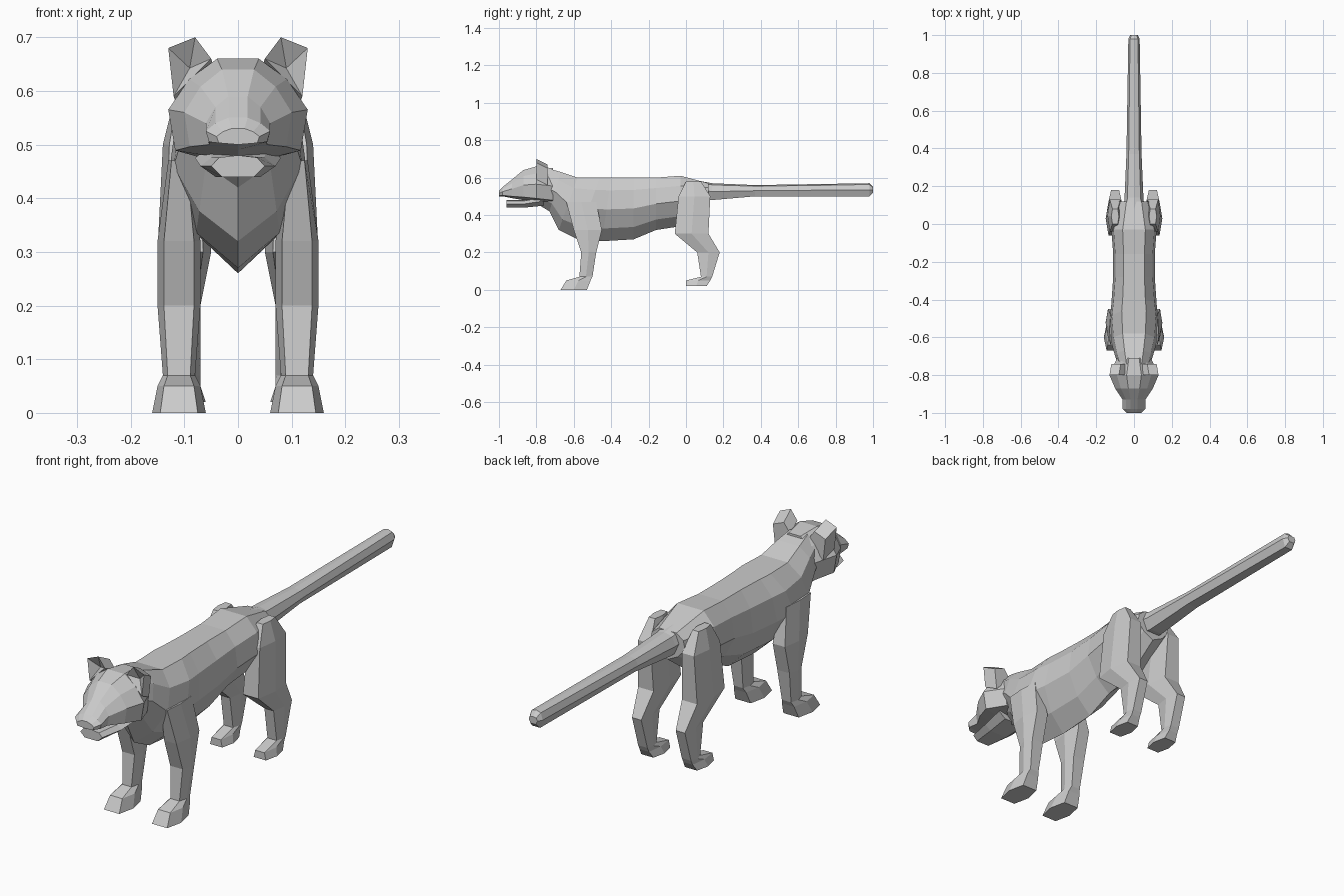
import bpy, bmesh
from mathutils import Vector

default = bpy.data.objects.get("Cube")
if default:
    bpy.data.objects.remove(default)

fur = bpy.data.materials.new("plain grey")
fur.use_nodes = True
grey = (0.6, 0.6, 0.6, 1)
fur.diffuse_color = grey
fur.node_tree.nodes["Principled BSDF"].inputs["Base Color"].default_value = grey


def finish(name, mesh_data):
    """Turn mesh data into a flat-shaded grey object."""
    bmesh.ops.recalc_face_normals(mesh_data, faces=mesh_data.faces[:])
    mesh = bpy.data.meshes.new(name)
    mesh_data.to_mesh(mesh)
    mesh_data.free()
    mesh.materials.append(fur)
    part = bpy.data.objects.new(name, mesh)
    bpy.context.collection.objects.link(part)


def bridge(mesh_data, lower, upper):
    """Join two closed loops with a band of quads."""
    for index in range(len(lower)):
        previous = index - 1
        mesh_data.faces.new((lower[previous], lower[index], upper[index], upper[previous]))


def loft(name, rings):
    """Skin a closed solid over rings with equal point counts."""
    mesh_data = bmesh.new()
    loops = [[mesh_data.verts.new(point) for point in ring] for ring in rings]
    for lower, upper in zip(loops, loops[1:]):
        bridge(mesh_data, lower, upper)
    mesh_data.faces.new(loops[0])
    mesh_data.faces.new(loops[-1])
    finish(name, mesh_data)


def upright_ring(outline, y, top, bottom, half_width, lean=0):
    """Symmetric cross-section; lean moves its underside forward or back."""
    half = [(half_width * across, y + lean * down, top + (bottom - top) * down)
            for across, down in outline]
    return half + [(-x, depth, z) for x, depth, z in reversed(half[1:-1])]


# Half outlines: share of the half width, then share of the way down
barrel = ((0, 0), (0.5, 0), (0.9, 0.2), (1, 0.5), (0.6, 0.8), (0, 1))
skull = ((0, 0), (0.3, 0), (0.7, 0.2), (1, 0.5), (0.9, 0.9), (0, 1))
slim = ((0, 0), (0.7, 0.1), (1, 0.5), (0.6, 1), (0, 1))

# Sections run from front to back: y, top, bottom, half width and optional lean
trunk_parts = {
    "torso": (barrel, (
        (-0.74, 0.65, 0.45, 0.08, -0.04),
        (-0.67, 0.63, 0.42, 0.1, -0.06),
        (-0.58, 0.6, 0.32, 0.12, -0.1),
        (-0.46, 0.6, 0.27, 0.13, -0.12),
        (-0.4, 0.6, 0.26, 0.12, -0.05),
        (-0.28, 0.6, 0.27, 0.11),
        (-0.16, 0.6, 0.32, 0.11),
        (-0.03, 0.61, 0.34, 0.12),
        (0.12, 0.57, 0.45, 0.08),
    )),
    "head": (skull, (
        (-1, 0.53, 0.5, 0.04),
        (-0.98, 0.55, 0.5, 0.06),
        (-0.93, 0.59, 0.49, 0.06),
        (-0.87, 0.64, 0.48, 0.1),
        (-0.8, 0.66, 0.47, 0.13),
        (-0.71, 0.65, 0.46, 0.09),
    )),
    "lower_jaw": (slim, (
        (-0.96, 0.48, 0.44, 0.05),
        (-0.86, 0.48, 0.44, 0.07),
        (-0.76, 0.5, 0.45, 0.08),
    )),
    "tail": (slim, (
        (0.03, 0.59, 0.49, 0.06),
        (0.14, 0.57, 0.48, 0.05),
        (0.37, 0.56, 0.5, 0.04),
        (0.98, 0.57, 0.5, 0.03),
        (1, 0.55, 0.52, 0.02),
    )),
}
for name, (outline, sections) in trunk_parts.items():
    loft(name, [upright_ring(outline, *section) for section in sections])


def leg_ring(centre, z, front, back, half_width):
    """Six-sided level cross-section with bevelled front and back."""
    middle, depth = (front + back) / 2, (back - front) / 2
    corners = ((-1, 0), (-0.7, -1), (0.7, -1), (1, 0), (0.7, 1), (-0.7, 1))
    return [(centre + half_width * across, middle + depth * along, z)
            for across, along in corners]


# Legs: distance from the centre plane, then z, front, back and half width
legs = {
    "front_leg": (0.11, (
        (0.47, -0.64, -0.48, 0.02),
        (0.32, -0.6, -0.45, 0.04),
        (0.2, -0.56, -0.48, 0.04),
        (0.07, -0.57, -0.5, 0.03),
        (0.05, -0.64, -0.51, 0.04),
        (0, -0.67, -0.53, 0.05),
    )),
    "hind_leg": (0.1, (
        (0.58, 0, 0.08, 0.02),
        (0.5, -0.04, 0.13, 0.04),
        (0.3, -0.06, 0.12, 0.05),
        (0.2, 0.06, 0.18, 0.03),
        (0.07, 0.08, 0.14, 0.03),
        (0.05, 0, 0.13, 0.03),
        (0.02, 0, 0.11, 0.04),
    )),
}
# Ear outline seen from the front, and the offset from its rim to its back
ear_rim = ((0.05, 0.66), (0.08, 0.7), (0.13, 0.68), (0.12, 0.59))
ear_depth = Vector((-0.01, 0.06, -0.03))

for label, side in (("left", 1), ("right", -1)):
    for name, (offset, sections) in legs.items():
        loft(f"{label}_{name}", [leg_ring(side * offset, *section) for section in sections])

    # Cupped ear: dished in front, flat behind
    mesh_data = bmesh.new()
    rim_points = [Vector((x, -0.8, z)) for x, z in ear_rim]
    back_points = [point + ear_depth for point in rim_points]
    hollow_point = sum(rim_points + back_points, Vector()) / (2 * len(ear_rim))
    rim, back, hollow = ([mesh_data.verts.new((side * x, y, z)) for x, y, z in points]
                         for points in (rim_points, back_points, [hollow_point]))
    bridge(mesh_data, rim, back)
    mesh_data.faces.new(back)
    for index in range(len(rim)):
        mesh_data.faces.new((rim[index - 1], rim[index], hollow[0]))
    finish(f"{label}_ear", mesh_data)
